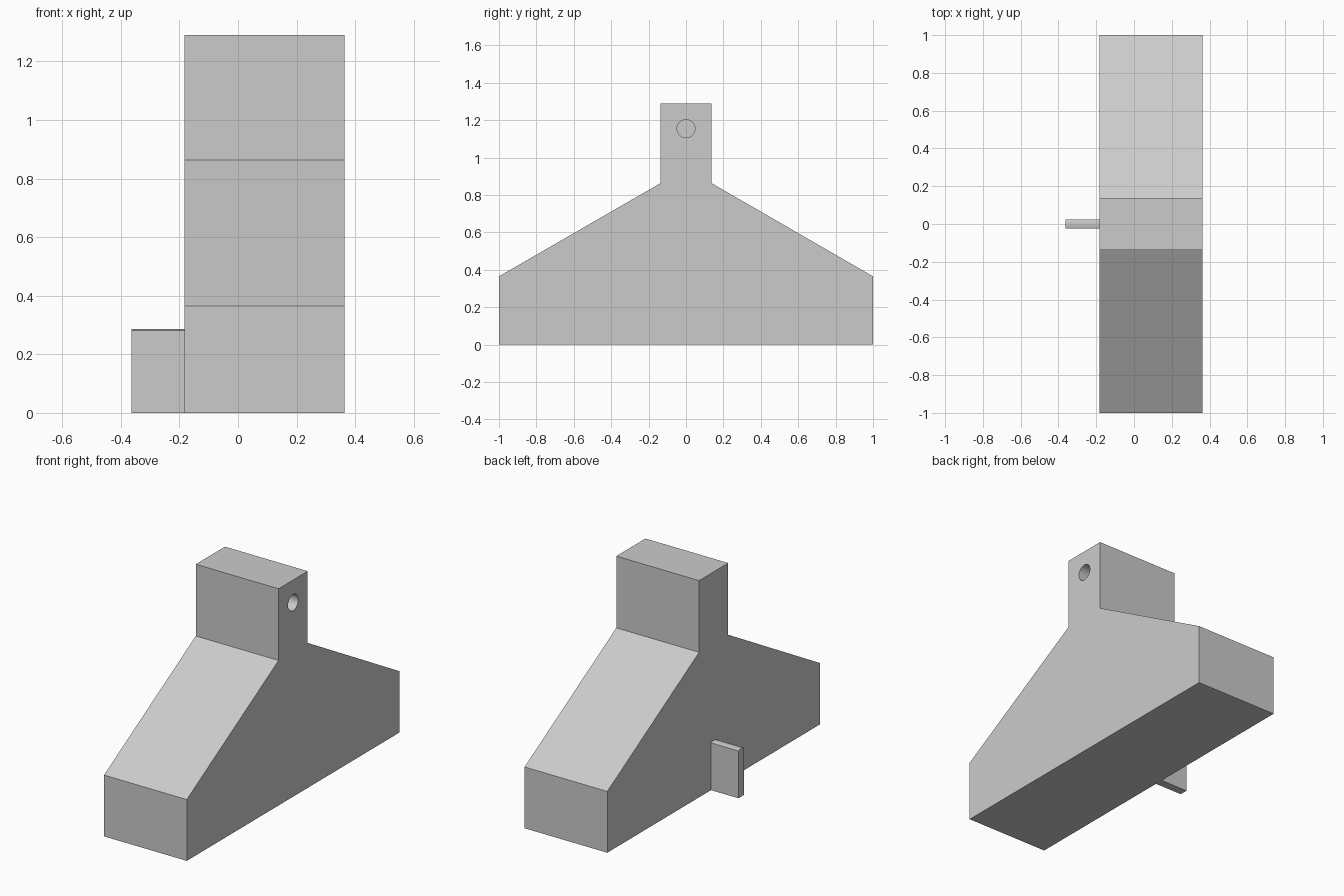
import bpy, bmesh, math
from mathutils import Matrix

cube = bpy.data.objects.get("Cube")
if cube:
    bpy.data.objects.remove(cube, do_unlink=True)

grey = bpy.data.materials.new("plain grey")
grey.use_nodes = True
colour = (0.6, 0.6, 0.6, 1)
grey.diffuse_color = colour
grey.node_tree.nodes["Principled BSDF"].inputs["Base Color"].default_value = colour


def add_object(name, bm):
    bmesh.ops.recalc_face_normals(bm, faces=bm.faces[:])
    mesh = bpy.data.meshes.new(name)
    bm.to_mesh(mesh)
    bm.free()
    mesh.materials.append(grey)
    obj = bpy.data.objects.new(name, mesh)
    bpy.context.collection.objects.link(obj)
    return obj


def extrude_profile(name, half, x0, x1):
    """Mirror a (y, z) half outline in y and extrude it along x."""
    outline = half + [(-y, z) for y, z in reversed(half)]
    bm = bmesh.new()
    face = bm.faces.new([bm.verts.new((x0, y, z)) for y, z in outline])
    side = bmesh.ops.extrude_face_region(bm, geom=[face])
    verts = [v for v in side["geom"] if isinstance(v, bmesh.types.BMVert)]
    bmesh.ops.translate(bm, verts=verts, vec=(x1 - x0, 0, 0))
    return add_object(name, bm)


def smooth(obj):
    bpy.ops.object.select_all(action="DESELECT")
    obj.select_set(True)
    bpy.context.view_layer.objects.active = obj
    bpy.ops.object.shade_smooth_by_angle(angle=math.radians(30))


# Body: wide base, sloped shoulders and upright neck
left, right = 0.363, -0.182
body = extrude_profile(
    "body", [(1, 0), (1, 0.365), (0.137, 0.863), (0.137, 1.29)], right, left)

# Blind round socket in the left side of the neck
depth = 0.18
bm = bmesh.new()
bmesh.ops.create_cone(
    bm, cap_ends=True, segments=48, radius1=0.048, radius2=0.048, depth=2 * depth,
    matrix=Matrix.Translation((left, 0, 1.155)) @ Matrix.Rotation(math.pi / 2, 4, "Y"))
cutter = add_object("socket_cutter", bm)
cutter.hide_render = True
cut = body.modifiers.new("socket", "BOOLEAN")
cut.operation = "DIFFERENCE"
cut.solver = "EXACT"
cut.object = cutter
bpy.context.view_layer.objects.active = body
bpy.ops.object.modifier_apply(modifier=cut.name)
bpy.data.objects.remove(cutter, do_unlink=True)
smooth(body)

# Thin side fin with a slightly domed top
half_width, top, rise = 0.025, 0.287, 0.005
dome = [(half_width * t, top - rise * t * t) for t in (1, 0.75, 0.5, 0.25)]
fin = extrude_profile("side_fin", [(half_width, 0)] + dome, -left, right)
smooth(fin)
